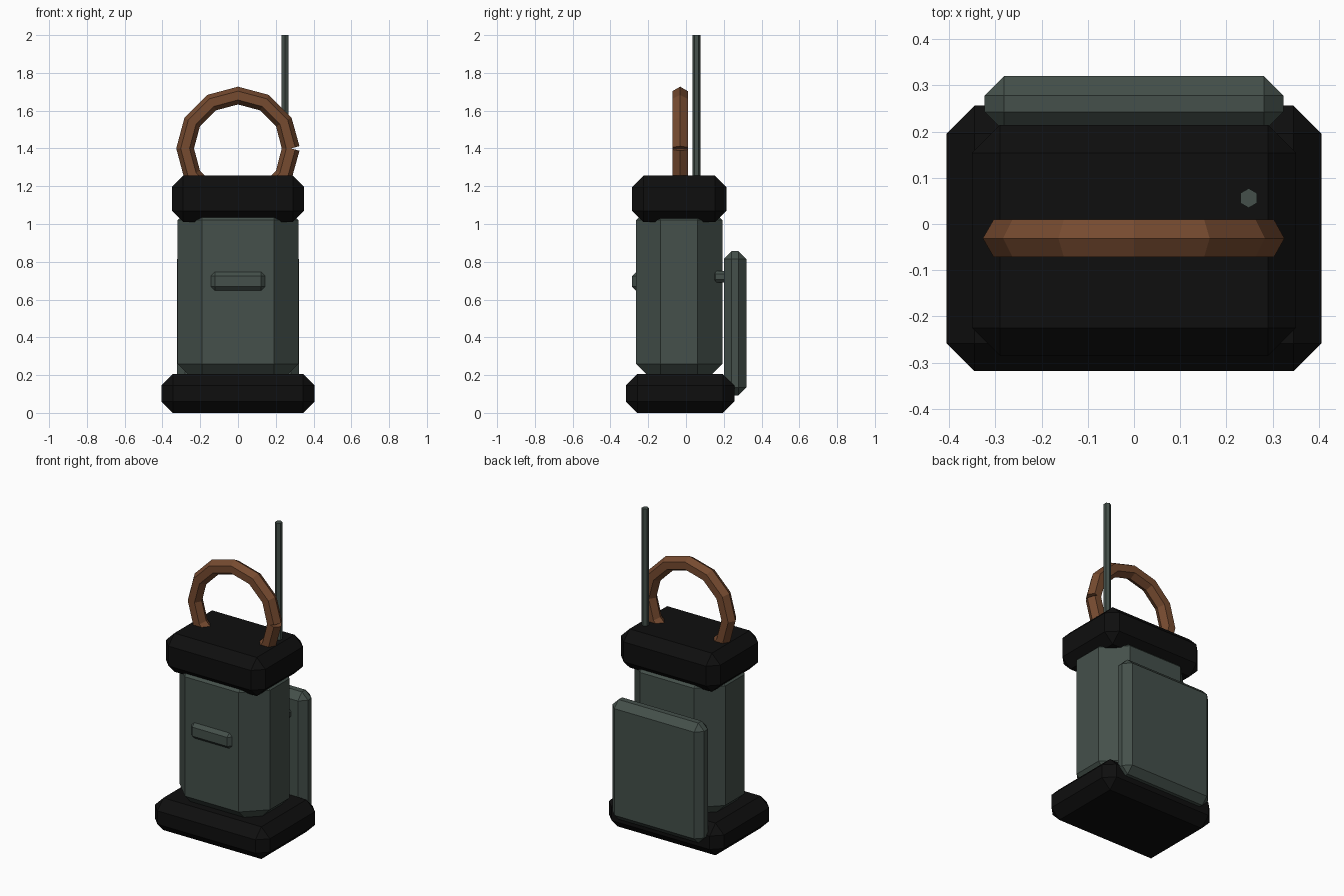
import bpy, bmesh, math
from mathutils import Vector

if "Cube" in bpy.data.objects:
    bpy.data.objects.remove(bpy.data.objects["Cube"])


def material(name, rgb):
    m = bpy.data.materials.new(name)
    m.diffuse_color = (*rgb, 1)
    m.use_nodes = True
    m.node_tree.nodes["Principled BSDF"].inputs["Base Color"].default_value = m.diffuse_color
    return m


GREEN = material("dull_green", (0.058, 0.080, 0.069))
BLACK = material("black_rubber", (0.0045, 0.0045, 0.0045))
BROWN = material("brown_leather", (0.180, 0.069, 0.029))


def finish(name, bm, mat):
    bmesh.ops.recalc_face_normals(bm, faces=bm.faces)
    me = bpy.data.meshes.new(name)
    bm.to_mesh(me)
    bm.free()
    me.materials.append(mat)
    ob = bpy.data.objects.new(name, me)
    bpy.context.collection.objects.link(ob)
    return ob


def chamfered_box(name, half_x, y0, y1, z0, z1, bevel, mat):
    """Box centred on x = 0 with one flat chamfer on every edge."""
    bm = bmesh.new()
    bmesh.ops.create_cube(bm, size=1)
    for v in bm.verts:
        v.co = Vector((v.co.x * 2 * half_x,
                       (y0 + y1) / 2 + v.co.y * (y1 - y0),
                       (z0 + z1) / 2 + v.co.z * (z1 - z0)))
    bmesh.ops.bevel(bm, geom=bm.edges[:], offset=bevel, offset_type='OFFSET',
                    segments=1, affect='EDGES', profile=0.5)
    return finish(name, bm, mat)


def hex_sweep(name, sections, radius, mat):
    """Hexagonal tube through (centre, side axis, up axis) sections, ends capped."""
    bm = bmesh.new()
    rings = []
    for centre, u, v in sections:
        rings.append([bm.verts.new(centre + radius * (u * math.cos(k * math.pi / 3)
                                                      + v * math.sin(k * math.pi / 3)))
                      for k in range(6)])
    for a, b in zip(rings, rings[1:]):
        for k in range(6):
            n = (k + 1) % 6
            bm.faces.new((a[k], a[n], b[n], b[k]))
    bm.faces.new(rings[0])
    bm.faces.new(rings[-1])
    return finish(name, bm, mat)


# Main housing with its rubber ends
chamfered_box("base", 0.405, -0.318, 0.256, 0.0, 0.205, 0.06, BLACK)
chamfered_box("body", 0.32, -0.264, 0.192, 0.13, 1.15, 0.13, GREEN)
chamfered_box("cap", 0.35, -0.285, 0.214, 1.01, 1.256, 0.06, BLACK)

# Front bar, back panel and the bracket joining panel to body
chamfered_box("front_bar", 0.148, -0.285, -0.20, 0.643, 0.75, 0.025, GREEN)
chamfered_box("back_panel", 0.323, 0.20, 0.32, 0.093, 0.856, 0.042, GREEN)
chamfered_box("panel_bracket", 0.235, 0.14, 0.26, 0.69, 0.75, 0.015, GREEN)

# Carrying loop: twelve-segment ring, split at its right side
Y = Vector((0, 1, 0))
sections = []
for i in range(13):
    a = i * math.pi / 6
    tilt = {0: math.pi / 12, 12: -math.pi / 12}.get(i, 0)
    centre = Vector((0.28 * math.cos(a), -0.031, 1.40 + 0.28 * math.sin(a)))
    out = Vector((math.cos(a + tilt), 0, math.sin(a + tilt)))
    sections.append((centre, out, Y))
hex_sweep("carry_loop", sections, 0.047, BROWN)

# Antenna
X = Vector((1, 0, 0))
hex_sweep("antenna", [(Vector((0.248, 0.056, z)), Y, X) for z in (1.12, 2.0)], 0.021, GREEN)
